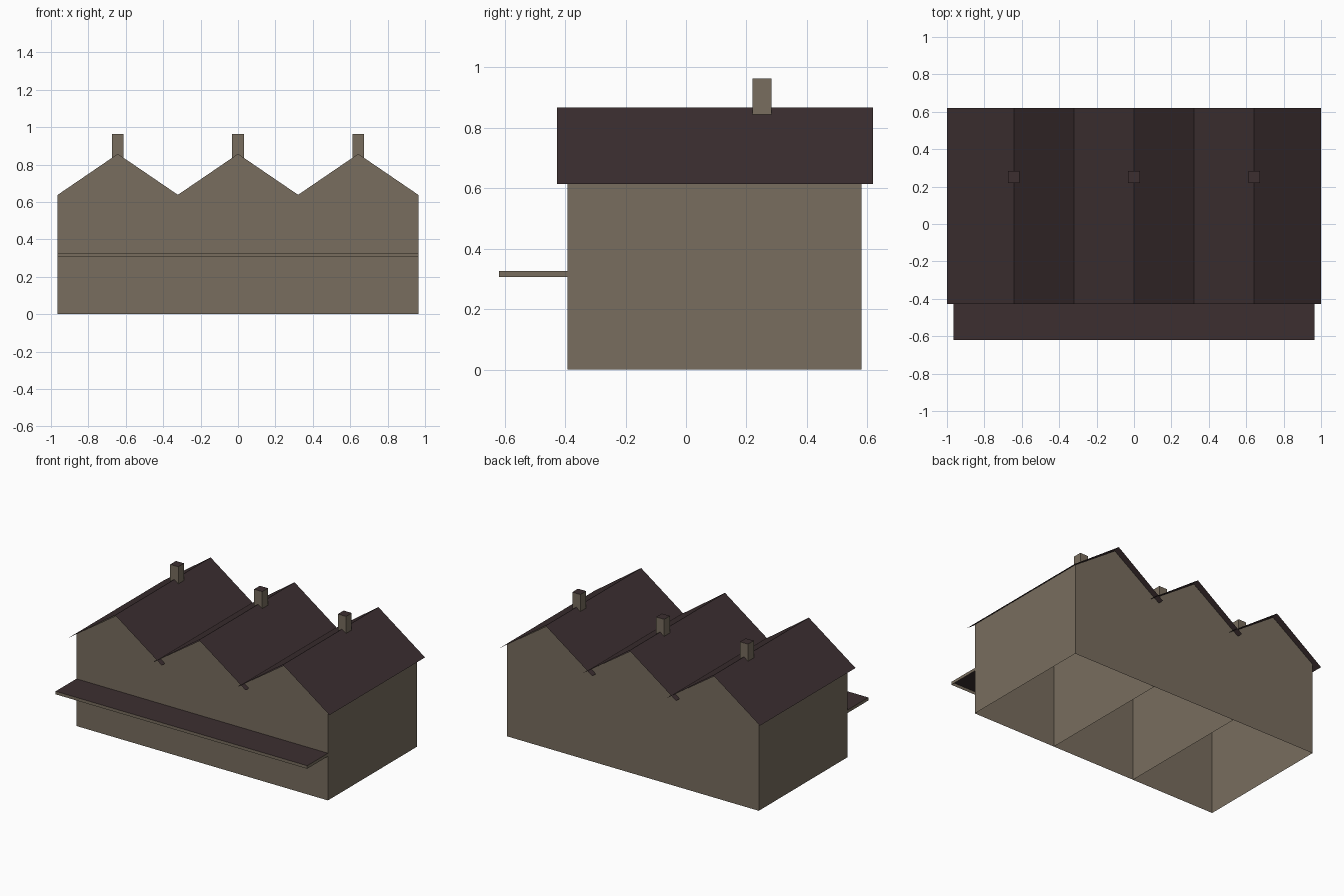
import bpy

cube = bpy.data.objects.get("Cube")
if cube:
    bpy.data.objects.remove(cube, do_unlink=True)


def make_material(name, rgb):
    mat = bpy.data.materials.new(name)
    mat.use_nodes = True
    color = (*rgb, 1)
    mat.diffuse_color = color
    mat.node_tree.nodes["Principled BSDF"].inputs["Base Color"].default_value = color
    return mat


wall_mat = make_material("wall taupe", (0.188, 0.153, 0.112))
roof_mat = make_material("roof dark brown", (0.045, 0.028, 0.030))


def make_object(name, verts, faces, mats):
    mesh = bpy.data.meshes.new(name)
    mesh.from_pydata(verts, [], faces)
    for mat in mats:
        mesh.materials.append(mat)
    mesh.update()
    obj = bpy.data.objects.new(name, mesh)
    bpy.context.collection.objects.link(obj)
    return obj


def lidded_box(name, x0, x1, y0, y1, z0, z1):
    """Wall-coloured sides, dark lid, open underneath."""
    ring = [(x0, y0), (x1, y0), (x1, y1), (x0, y1)]
    verts = [(x, y, z) for z in (z0, z1) for x, y in ring]
    faces = [(i, (i + 1) % 4, (i + 1) % 4 + 4, i + 4) for i in range(4)]
    faces.append((4, 5, 6, 7))
    obj = make_object(name, verts, faces, [wall_mat, roof_mat])
    for face in obj.data.polygons:
        face.material_index = int(face.normal.z > 0.5)


HALF = 0.3213               # half width of one bay
FRONT, BACK = -0.392, 0.58
EAVE, GABLE = 0.638, 0.857
ROOF_HALF, ROOF_LOW, ROOF_TOP = 0.3575, 0.614, 0.867
ROOF_FRONT, ROOF_BACK = -0.427, 0.619

for bay, label in zip((-1, 0, 1), ("right", "middle", "left")):
    cx = bay * 2 * HALF

    # Gabled end walls
    profile = [(cx - HALF, 0), (cx + HALF, 0), (cx + HALF, EAVE),
               (cx, GABLE), (cx - HALF, EAVE)]
    make_object(f"{label}_front_gable_wall", [(x, FRONT, z) for x, z in profile],
                [range(5)], [wall_mat])
    make_object(f"{label}_back_gable_wall", [(x, BACK, z) for x, z in profile],
                [range(4, -1, -1)], [wall_mat])

    # Thin pitched roof with overhangs
    line = [(cx - ROOF_HALF, ROOF_LOW), (cx, ROOF_TOP), (cx + ROOF_HALF, ROOF_LOW)]
    make_object(f"{label}_roof",
                [(x, y, z) for y in (ROOF_FRONT, ROOF_BACK) for x, z in line],
                [(0, 1, 4, 3), (1, 2, 5, 4)], [roof_mat])

    # Chimney straddling the ridge
    lidded_box(f"{label}_chimney", cx - 0.031, cx + 0.031, 0.22, 0.283, 0.82, 0.963)

# Outer side walls and the two partitions between bays
for i, name in enumerate(("right_wall", "right_partition", "left_partition", "left_wall")):
    x = (2 * i - 3) * HALF
    face = (0, 1, 2, 3) if i > 1 else (3, 2, 1, 0)
    make_object(name, [(x, FRONT, 0), (x, BACK, 0), (x, BACK, EAVE), (x, FRONT, EAVE)],
                [face], [wall_mat])

# Long canopy across the front
lidded_box("front_canopy", -3 * HALF, 3 * HALF, -0.619, FRONT, 0.306, 0.327)
